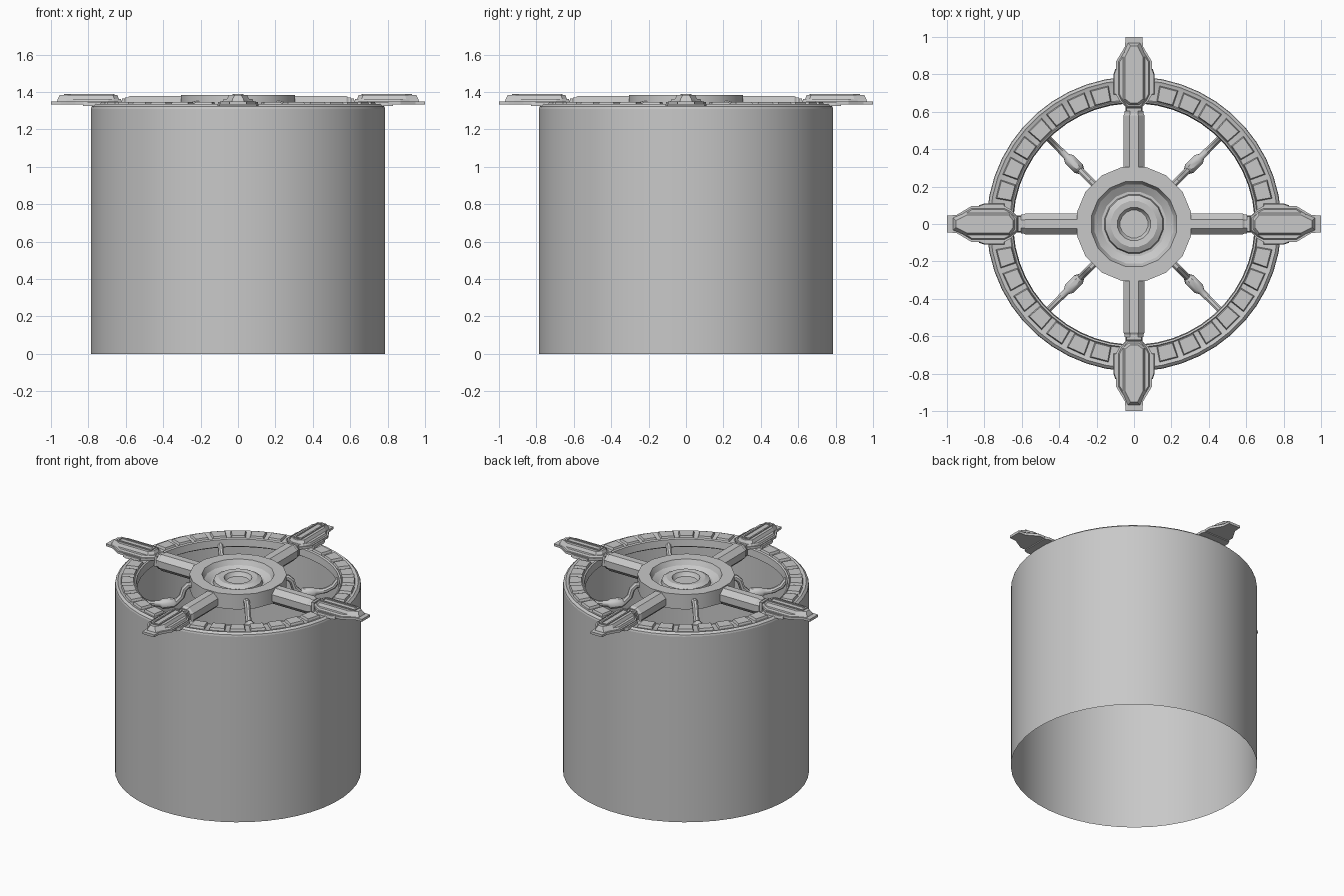
import bpy, bmesh, math
from mathutils import Matrix, Vector

cube = bpy.data.objects.get("Cube")
if cube:
    bpy.data.objects.remove(cube, do_unlink=True)

grey = bpy.data.materials.new("plain_grey")
grey.use_nodes = True
colour = (0.58, 0.58, 0.58, 1)
grey.diffuse_color = colour
grey.node_tree.nodes["Principled BSDF"].inputs["Base Color"].default_value = colour


def finish(name, bm, smooth=30):
    bmesh.ops.recalc_face_normals(bm, faces=bm.faces)
    mesh = bpy.data.meshes.new(name)
    bm.to_mesh(mesh)
    bm.free()
    mesh.materials.append(grey)
    obj = bpy.data.objects.new(name, mesh)
    bpy.context.collection.objects.link(obj)
    bpy.ops.object.select_all(action='DESELECT')
    obj.select_set(True)
    bpy.context.view_layer.objects.active = obj
    if smooth:
        bpy.ops.object.shade_smooth_by_angle(angle=math.radians(smooth))
    return obj


def skin(bm, rings, caps=True):
    """Join a series of equal point rings with quads."""
    loops = [[bm.verts.new(p) for p in ring] for ring in rings]
    for a, b in zip(loops, loops[1:]):
        for i in range(len(a)):
            j = (i + 1) % len(a)
            bm.faces.new((a[i], a[j], b[j], b[i]))
    if caps:
        bm.faces.new(loops[0])
        bm.faces.new(loops[-1])


def lathe(name, profile, sides, caps=False, smooth=30):
    bm = bmesh.new()
    turns = [math.tau * (i + 0.5) / sides for i in range(sides)]
    skin(bm, [[(r * math.cos(t), r * math.sin(t), z) for t in turns]
              for r, z in profile], caps)
    return finish(name, bm, smooth)


def slab(bm, outline, low, high, taper=0.0):
    """Mirrored (distance, half width) outline raised from low to high."""
    pts = outline + [(x, -w) for x, w in reversed(outline)]
    mid = sum(x for x, w in pts) / len(pts)
    end = max(x for x, w in pts) - mid
    top = [(x - taper * (x - mid) / end, w - math.copysign(min(taper, abs(w) * 0.5), w), high)
           for x, w in pts]
    skin(bm, [[(x, w, low) for x, w in pts], top])


def turned(bm, angle):
    bmesh.ops.transform(bm, matrix=Matrix.Rotation(angle, 4, 'Z'), verts=bm.verts)
    return bm


def pipe(bm, path, sides):
    """Round bar in the xz plane along (x, z, radius) points."""
    rings = []
    for i, (x, z, r) in enumerate(path):
        a, b = path[max(i - 1, 0)], path[min(i + 1, len(path) - 1)]
        along = Vector((b[0] - a[0], 0, b[1] - a[1])).normalized()
        up = Vector((-along.z, 0, along.x))
        side = Vector((0, 1, 0))
        turns = [math.tau * (k + 0.5) / sides for k in range(sides)]
        rings.append([Vector((x, 0, z)) + r * (math.cos(t) * side + math.sin(t) * up)
                      for t in turns])
    skin(bm, rings)


# Open drum wall and the rim seated on it
lathe("drum_wall", [(0.788, 0), (0.788, 1.31)], 48)
lathe("rim", [(0.788, 1.31), (0.785, 1.322), (0.77, 1.335), (0.76, 1.33), (0.665, 1.33),
              (0.66, 1.336), (0.65, 1.33), (0.645, 1.28), (0.67, 1.265), (0.786, 1.265)], 48)

# Raised pads around the rim, seven in each quarter
bm = bmesh.new()
for quarter in range(4):
    for i in range(7):
        pad = bmesh.new()
        slab(pad, [(0.662, 0.046), (0.75, 0.052)], 1.328, 1.346, 0.006)
        turned(pad, math.radians(90 * quarter + 45 + (i - 3) * 10.2))
        part = bpy.data.meshes.new("pad")
        pad.to_mesh(part)
        pad.free()
        bm.from_mesh(part)
        bpy.data.meshes.remove(part)
finish("rim_pads", bm, 0)

# Dished hub with a rounded boss in the middle
lathe("hub", [(0.28, 1.265), (0.312, 1.28), (0.312, 1.385), (0.232, 1.385), (0.215, 1.35),
              (0.175, 1.325), (0.16, 1.325), (0.155, 1.35), (0.125, 1.366), (0.09, 1.362),
              (0.08, 1.34), (0.075, 1.335)], 16, True)

# Four arms with collars and stepped handles
for i, side in enumerate(("left", "back", "right", "front")):
    angle = i * math.pi / 2
    bm = bmesh.new()
    pipe(bm, [(0.29, 1.32, 0.062), (0.58, 1.32, 0.062), (0.59, 1.32, 0.055),
              (0.605, 1.32, 0.055)], 8)
    finish(side + "_arm", turned(bm, angle), 0)

    bm = bmesh.new()
    slab(bm, [(0.6, 0.035), (0.615, 0.035), (0.66, 0.078), (0.69, 0.095), (0.87, 0.095),
              (0.92, 0.065), (0.95, 0.048), (1.0, 0.045)], 1.333, 1.35, 0.0)
    slab(bm, [(0.69, 0.11), (0.8, 0.11), (0.83, 0.1)], 1.325, 1.345, 0.004)
    slab(bm, [(0.62, 0.04), (0.66, 0.07), (0.69, 0.085), (0.87, 0.085), (0.92, 0.055),
              (0.97, 0.035)], 1.345, 1.363, 0.008)
    slab(bm, [(0.6, 0.045), (0.625, 0.045)], 1.29, 1.365, 0.004)
    slab(bm, [(0.635, 0.03), (0.66, 0.06), (0.9, 0.06), (0.965, 0.03)], 1.36, 1.383, 0.012)
    # Raised frame around the long slot
    slab(bm, [(0.66, 0.029), (0.672, 0.029)], 1.375, 1.39)
    slab(bm, [(0.918, 0.029), (0.93, 0.029)], 1.375, 1.39)
    for edge in (-1, 1):
        skin(bm, [[(x, edge * w, z) for x, w in
                   ((0.66, 0.019), (0.93, 0.019), (0.93, 0.029), (0.66, 0.029))]
                  for z in (1.375, 1.39)])
    finish(side + "_handle", turned(bm, angle), 0)

# Four thin sagging braces, each with a bead in the middle
for i, side in enumerate(("back_left", "back_right", "front_right", "front_left")):
    bm = bmesh.new()
    pipe(bm, [(0.29, 1.335, 0.02), (0.325, 1.335, 0.02), (0.35, 1.31, 0.02),
              (0.365, 1.26, 0.02), (0.4, 1.225, 0.02), (0.42, 1.22, 0.034),
              (0.49, 1.215, 0.034), (0.51, 1.22, 0.02), (0.57, 1.225, 0.018),
              (0.62, 1.25, 0.018), (0.65, 1.29, 0.018), (0.68, 1.31, 0.018)], 8)
    finish(side + "_brace", turned(bm, math.pi / 4 + i * math.pi / 2), 40)
